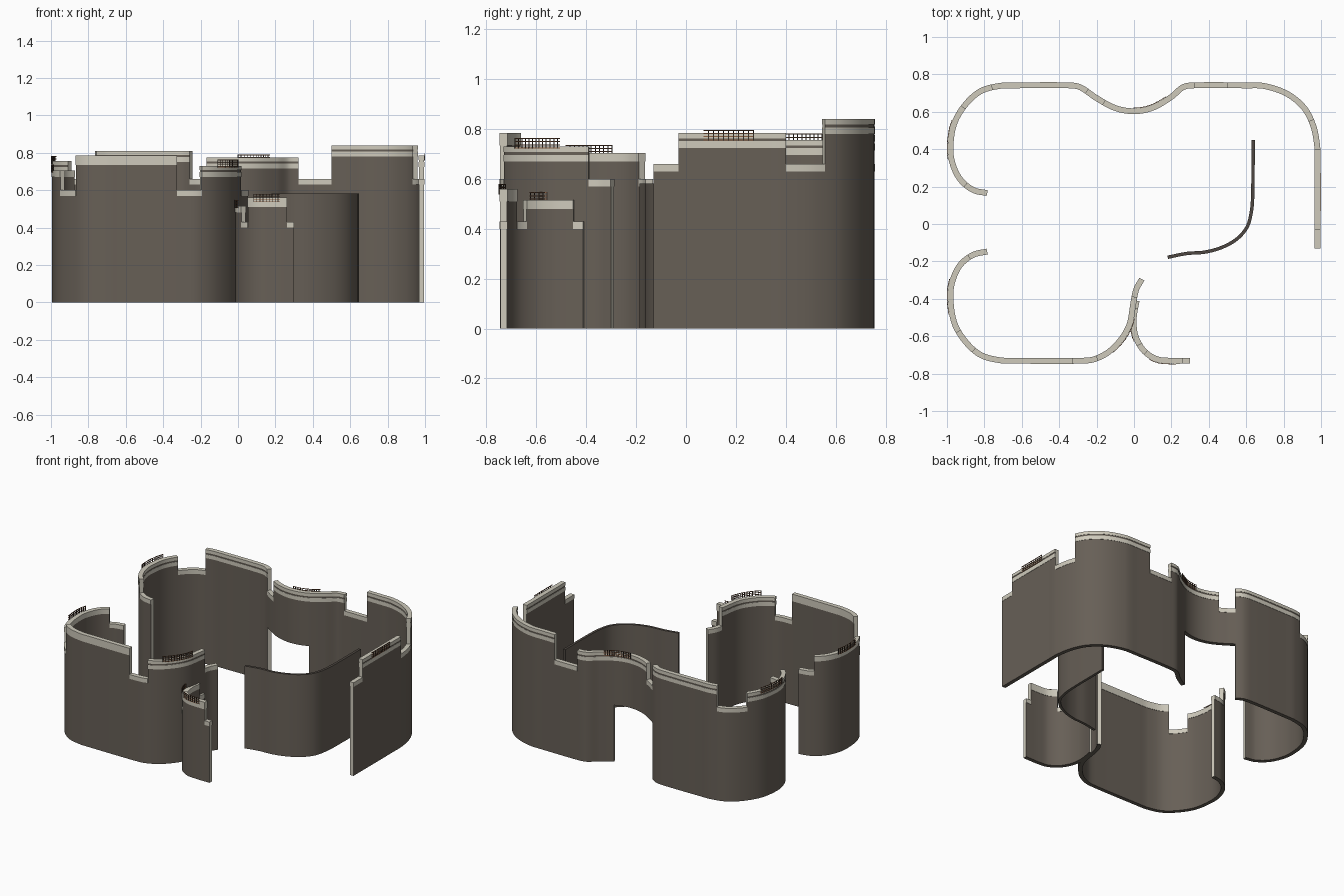
import bpy, bmesh
from mathutils import Vector
from mathutils.geometry import interpolate_bezier

if "Cube" in bpy.data.objects:
    bpy.data.objects.remove(bpy.data.objects["Cube"])


def material(name, rgb):
    m = bpy.data.materials.new(name)
    m.use_nodes = True
    m.diffuse_color = (*rgb, 1)
    m.node_tree.nodes["Principled BSDF"].inputs["Base Color"].default_value = (*rgb, 1)
    return m


MATS = [material("brown_wall", (.135, .115, .094)),
        material("pale_stone", (.62, .59, .50)),
        material("rust_metal", (.26, .11, .05)),
        material("dark_metal", (.035, .026, .02)),
        material("dark_edge", (.075, .062, .052))]
WALL, STONE, RUST, DARK, EDGE = range(5)
HALF = 0.0135


class Path:
    """Smooth plan line with a left-hand normal at every sample."""

    def __init__(self, points, steps=24):
        p = [Vector((x, y, 0)) for x, y in points]
        n = len(p)
        tan = [(p[min(i + 1, n - 1)] - p[max(i - 1, 0)]) /
               ((p[min(i + 1, n - 1)] - p[i]).length + (p[i] - p[max(i - 1, 0)]).length)
               for i in range(n)]
        self.co = [p[0]]
        for i in range(n - 1):
            d = (p[i + 1] - p[i]).length / 3
            self.co += interpolate_bezier(p[i], p[i] + tan[i] * d,
                                          p[i + 1] - tan[i + 1] * d, p[i + 1], steps)[1:]
        last = len(self.co) - 1
        self.nor = []
        for i in range(last + 1):
            t = (self.co[min(i + 1, last)] - self.co[max(i - 1, 0)]).normalized()
            self.nor.append(Vector((-t.y, t.x, 0)))

    def index(self, point):
        q = Vector((*point, 0))
        return min(range(len(self.co)), key=lambda i: (self.co[i] - q).length)


def strip(bm, path, a, b, z0, z1, mat, half=HALF, shift=0, top=None, bottom=None, end=STONE):
    """Curved slab from sample a to b; top and bottom are built only when given a colour."""
    rings = []
    for i in range(a, b + 1):
        c, n = path.co[i] + path.nor[i] * shift, path.nor[i] * half
        rings.append([bm.verts.new(v) for v in (c - n + Vector((0, 0, z0)), c + n + Vector((0, 0, z0)),
                                                c + n + Vector((0, 0, z1)), c - n + Vector((0, 0, z1)))])
    colours = (bottom, mat, top, mat)
    for r, s in zip(rings, rings[1:]):
        for k, colour in enumerate(colours):
            if colour is not None:
                j = (k + 1) % 4
                bm.faces.new((r[k], r[j], s[j], s[k])).material_index = colour
    for ring in (rings[0], rings[-1]):
        bm.faces.new(ring).material_index = end


def finish(name, bm):
    bmesh.ops.recalc_face_normals(bm, faces=bm.faces)
    mesh = bpy.data.meshes.new(name)
    bm.to_mesh(mesh)
    bm.free()
    for m in MATS:
        mesh.materials.append(m)
    ob = bpy.data.objects.new(name, mesh)
    bpy.context.collection.objects.link(ob)
    bpy.ops.object.select_all(action='DESELECT')
    ob.select_set(True)
    bpy.context.view_layer.objects.active = ob
    bpy.ops.object.shade_smooth_by_angle()
    return ob


def build_wall(name, path, low, sections, door=None):
    """sections: (end point or None, height or None for a low gap, plain band size or 0)."""
    last = len(path.co) - 1
    base = low - 0.03
    body, coping = bmesh.new(), bmesh.new()
    if door:
        a, b, head = path.index(door[0]), path.index(door[1]), door[2]
        strip(body, path, 0, a, 0, head, WALL, bottom=WALL)
        strip(body, path, b, last, 0, head, WALL, bottom=WALL)
        strip(body, path, 0, last, head, base, WALL, bottom=WALL)
    else:
        strip(body, path, 0, last, 0, base, WALL, bottom=WALL)
    a = 0
    for point, h, band in sections:
        b = last if point is None else path.index(point)
        if h is None:
            strip(coping, path, a, b, base, low, STONE, HALF + .002, top=STONE, bottom=STONE)
        elif band:
            strip(body, path, a, b, base, h - band, WALL)
            strip(coping, path, a, b, h - band, h, STONE, HALF + .002, top=STONE, bottom=STONE)
        else:
            # moulded coping: lower band, recessed groove, top slab
            strip(body, path, a, b, base, h - .02, WALL)
            for z0, z1 in ((h - .06, h - .033), (h - .022, h)):
                strip(coping, path, a, b, z0, z1, STONE, HALF + .002, top=STONE, bottom=STONE)
        a = b
    finish(name, body)
    finish(name + "_coping", coping)


def build_rail(name, path, start, stop, z0, z1, side):
    """Lattice railing on the outer face of a wall."""
    bm = bmesh.new()
    a, b = path.index(start), path.index(stop)
    off = side * (HALF + .004)
    for k in range(4):
        z = z0 + (z1 - z0 - .004) * k / 3
        strip(bm, path, a, b, z, z + .004, RUST, .0015, off, RUST, RUST, RUST)
    travelled = 1
    for i in range(a, b):
        if travelled > .014:
            travelled = 0
            c = path.co[i] + path.nor[i] * off
            post = bmesh.ops.create_cube(bm, size=1)["verts"]
            for v in post:
                v.co = Vector((v.co.x * .004, v.co.y * .004, v.co.z * (z1 - z0))) + c
                v.co.z += (z0 + z1) / 2
            for f in {f for v in post for f in v.link_faces}:
                f.material_index = DARK
        travelled += (path.co[i + 1] - path.co[i]).length
    finish(name, bm)


# Back wall: left hook, bowed middle, right corner
back = Path([(-.785, .165), (-.86, .182), (-.93, .24), (-.972, .33), (-.981, .42), (-.96, .54),
             (-.9, .64), (-.82, .71), (-.72, .738), (-.64, .741), (-.34, .741), (-.285, .73),
             (-.2, .673), (-.1, .62), (0, .603), (.1, .622), (.2, .68), (.26, .73), (.31, .741),
             (.6, .741), (.7, .737), (.82, .695), (.91, .62), (.96, .52), (.98, .41), (.981, .33),
             (.981, -.13)])
build_wall("back_wall", back, .66,
           [((-.9, .21), None, 0), ((-.91, .62), .757, 0), ((-.76, .73), None, 0),
            ((-.25, .71), .81, 0), ((-.16, .65), None, 0), ((.32, .741), .775, 0),
            ((.5, .741), None, 0), ((.945, .55), .84, 0), ((.98, .4), None, 0),
            ((.981, -.03), .785, 0), (None, None, 0)],
           door=((-.25, .71), (.12, .63), .4))
build_rail("back_left_rail", back, (-.976, .35), (-.955, .55), .74, .782, 1)
build_rail("back_middle_rail", back, (0, .603), (.18, .665), .75, .79, 1)
build_rail("right_rail", back, (.981, .28), (.981, .08), .755, .797, 1)

# Front wall: left hook running into the curved centre wing
front = Path([(-.785, -.147), (-.86, -.165), (-.93, -.22), (-.972, -.31), (-.981, -.4), (-.96, -.53),
              (-.9, -.63), (-.82, -.7), (-.72, -.728), (-.64, -.731), (-.28, -.731), (-.21, -.722),
              (-.13, -.68), (-.06, -.605), (-.022, -.53), (-.003, -.42), (.012, -.35), (.042, -.295)])
build_wall("front_wall", front, .6,
           [((-.88, -.178), None, 0), ((-.94, -.575), .705, .035), ((-.86, -.675), None, 0),
            ((-.32, -.731), .785, .05), ((-.2, -.72), None, 0), ((0, -.39), .73, 0),
            (None, None, 0)])
build_rail("front_left_rail", front, (-.97, -.3), (-.97, -.48), .695, .737, -1)
build_rail("centre_rail", front, (-.12, -.67), (-.015, -.5), .722, .764, -1)

# Small low wall branching off the centre wing
small = Path([(.014, -.41), (.001, -.48), (-.002, -.54), (.012, -.61), (.055, -.68), (.12, -.722),
              (.19, -.731), (.3, -.731)])
build_wall("small_wall", small, .43,
           [((.005, -.45), None, 0), ((.03, -.645), .515, .035), ((.062, -.688), None, 0),
            ((.26, -.731), .56, .05), (None, None, 0)])
build_rail("small_front_rail", small, (.09, -.71), (.225, -.731), .537, .58, -1)
build_rail("small_side_rail", small, (-.002, -.54), (.015, -.62), .505, .547, -1)

# Plain inner partition
inner = Path([(.18, -.178), (.28, -.158), (.38, -.15), (.47, -.125), (.55, -.08), (.605, -.015),
              (.628, .07), (.635, .17), (.637, .45)])
bm = bmesh.new()
strip(bm, inner, 0, len(inner.co) - 1, 0, .582, WALL, .009, top=EDGE, bottom=WALL, end=EDGE)
finish("inner_partition", bm)
